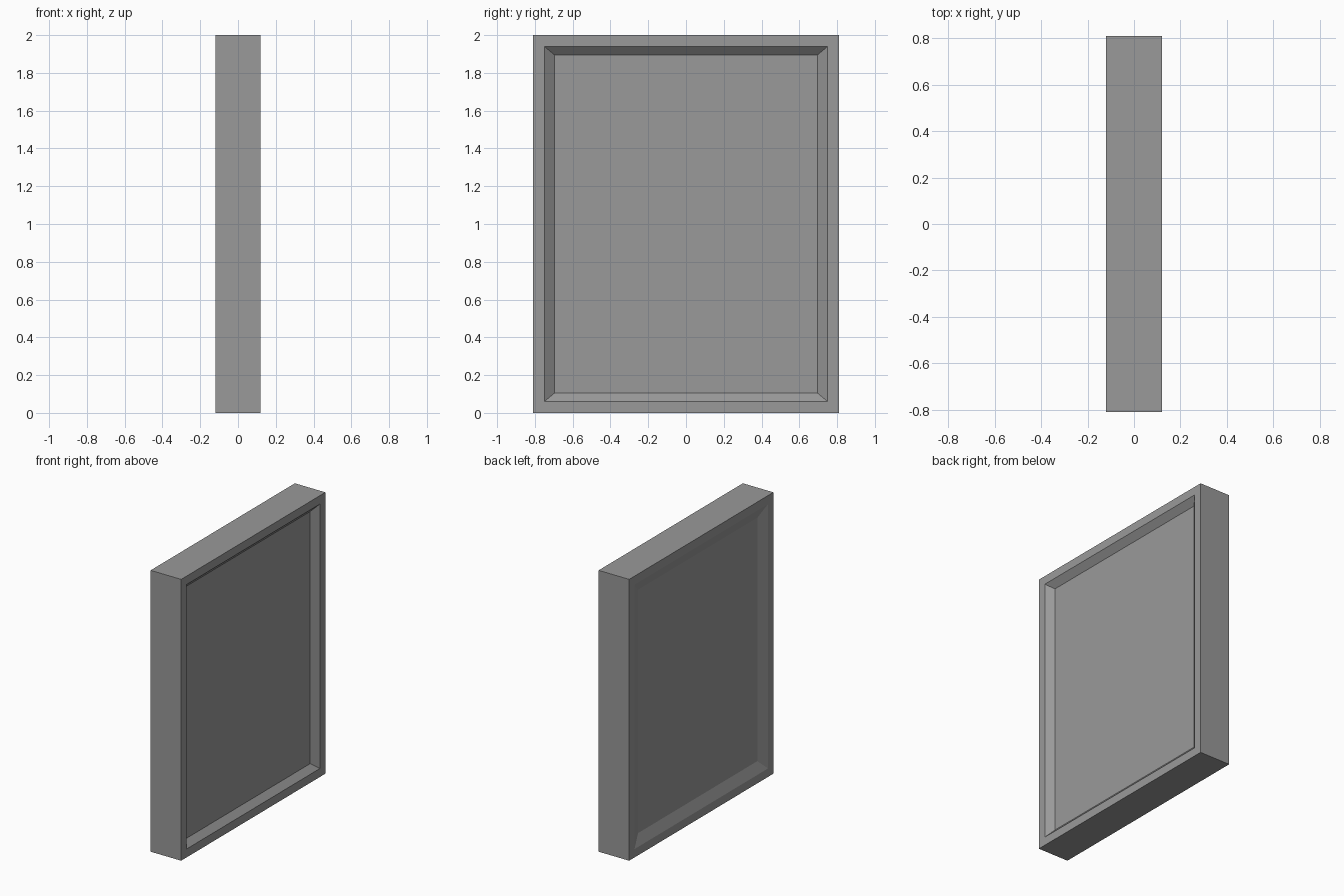
import bpy
import bmesh

cube = bpy.data.objects.get("Cube")
if cube:
    bpy.data.objects.remove(cube, do_unlink=True)

WIDTH, DEPTH, HEIGHT = 0.24, 1.62, 2.0

grey = bpy.data.materials.new("plain grey")
grey.use_nodes = True
colour = (0.32, 0.32, 0.32, 1)
grey.diffuse_color = colour
grey.node_tree.nodes["Principled BSDF"].inputs["Base Color"].default_value = colour


def sink_panel(bm, side, rim, slope_y, slope_z, depth):
    """Inset a rim into one broad face, then sink its middle with sloped edges."""
    face = next(f for f in bm.faces if f.normal.x * side > 0.99)
    bmesh.ops.inset_region(bm, faces=[face], thickness=rim, use_even_offset=True)
    # Sloped border around the sunken panel
    bmesh.ops.inset_region(bm, faces=[face], thickness=slope_z, use_even_offset=True)
    for v in face.verts:
        v.co.x -= side * depth
        v.co.y -= (slope_y - slope_z) * (1 if v.co.y > 0 else -1)


# Upright slab
bm = bmesh.new()
bmesh.ops.create_cube(bm, size=1)
for v in bm.verts:
    v.co.x *= WIDTH
    v.co.y *= DEPTH
    v.co.z = (v.co.z + 0.5) * HEIGHT
bm.normal_update()

# Steep recess on one broad side, shallow recess on the other
sink_panel(bm, 1, 0.06, 0.053, 0.044, 0.04)
bm.normal_update()
sink_panel(bm, -1, 0.06, 0.08, 0.075, 0.028)

bmesh.ops.recalc_face_normals(bm, faces=bm.faces)
mesh = bpy.data.meshes.new("framed_panel")
bm.to_mesh(mesh)
bm.free()
mesh.materials.append(grey)
panel = bpy.data.objects.new("framed_panel", mesh)
bpy.context.collection.objects.link(panel)
